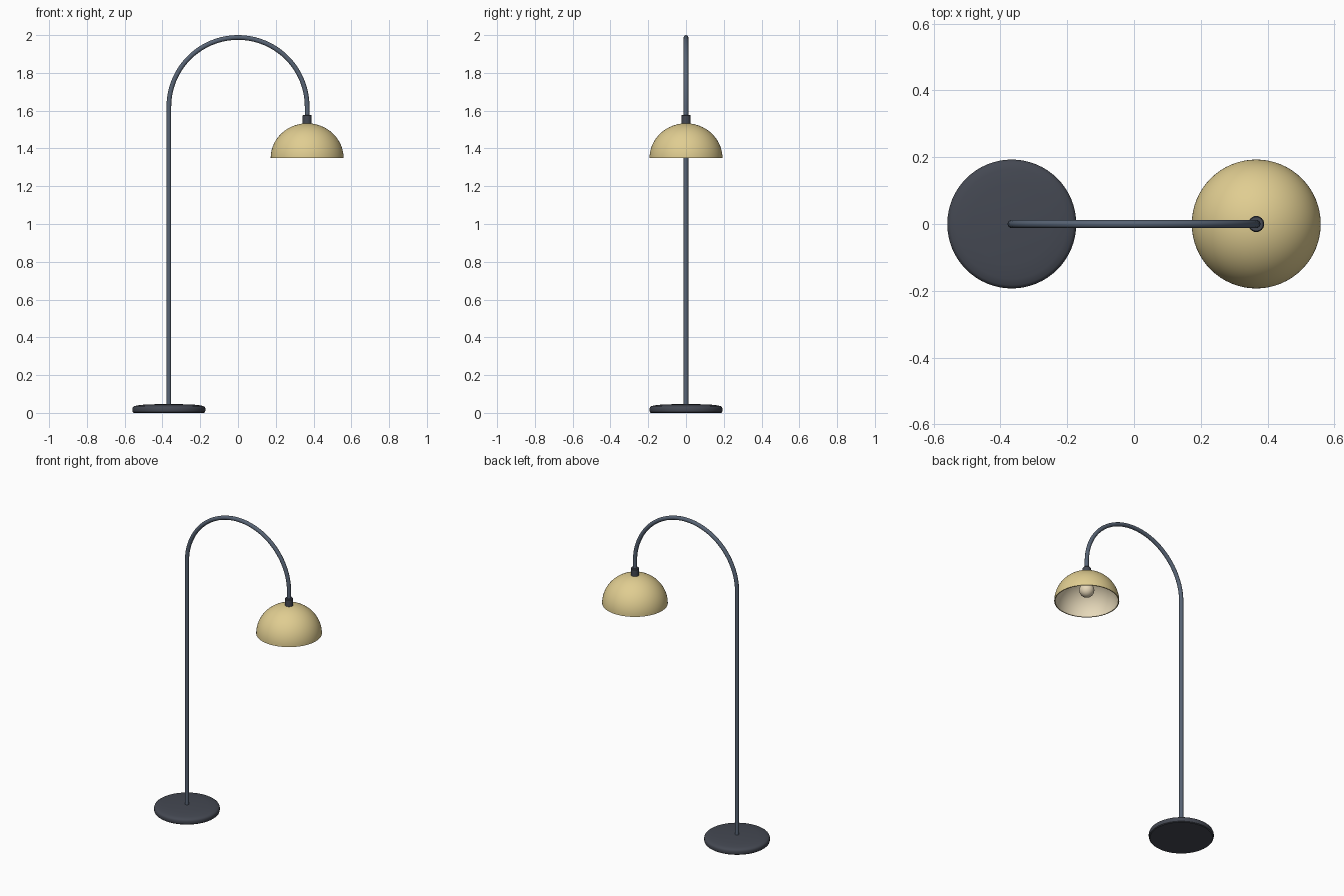
import bpy, math

if "Cube" in bpy.data.objects:
    bpy.data.objects.remove(bpy.data.objects["Cube"])


def srgb(r, g, b):
    def f(c):
        c /= 255
        return c / 12.92 if c <= 0.04045 else ((c + 0.055) / 1.055) ** 2.4
    return (f(r), f(g), f(b), 1)


def material(name, rgb):
    m = bpy.data.materials.new(name)
    m.diffuse_color = srgb(*rgb)
    m.use_nodes = True
    m.node_tree.nodes["Principled BSDF"].inputs["Base Color"].default_value = m.diffuse_color
    return m


DARK = material("charcoal", (68, 72, 82))
STEEL = material("blue grey steel", (88, 100, 117))
BRASS = material("pale brass", (224, 205, 145))
CREAM = material("cream lining", (240, 226, 194))
BULB = material("warm bulb", (248, 232, 200))


def add_mesh(name, verts, faces, mats, angle=35):
    me = bpy.data.meshes.new(name)
    me.from_pydata(verts, [], faces)
    ob = bpy.data.objects.new(name, me)
    bpy.context.collection.objects.link(ob)
    for m in mats:
        me.materials.append(m)
    bpy.ops.object.select_all(action='DESELECT')
    ob.select_set(True)
    bpy.context.view_layer.objects.active = ob
    bpy.ops.object.shade_smooth_by_angle(angle=math.radians(angle))
    return ob


def lathe(name, profile, x, mats, n=48, angle=35):
    """Spin (radius, z) points, listed bottom-outside-top, about a vertical axis."""
    verts, faces, rings = [], [], []
    for r, z in profile:
        count = 1 if r < 1e-6 else n
        rings.append(range(len(verts), len(verts) + count))
        for i in range(count):
            a = 2 * math.pi * i / n
            verts.append((x + r * math.cos(a), r * math.sin(a), z))
    for lo, hi in zip(rings, rings[1:]):
        for i in range(n):
            j = (i + 1) % n
            if len(lo) == 1:
                faces.append((lo[0], hi[j], hi[i]))
            elif len(hi) == 1:
                faces.append((lo[i], lo[j], hi[0]))
            else:
                faces.append((lo[i], lo[j], hi[j], hi[i]))
    return add_mesh(name, verts, faces, mats, angle)


X = 0.366            # half the span of the arch
TUBE = 0.0125
ARCH_Z = 2 - TUBE - X
RIM_Z, TOP_Z, SHADE_R = 1.349, 1.533, 0.193

# weighted base with a softened edge
lathe("base", [(0, 0), (0.186, 0), (0.191, 0.004), (0.193, 0.011), (0.193, 0.024),
               (0.190, 0.031), (0.183, 0.036), (0.165, 0.040), (0.12, 0.045), (0, 0.047)],
      -X, [DARK], 64)

# pole and arch: one tube swept along a path
path = [(-X, 0.03, 0)]
for i in range(41):
    t = math.pi * i / 40
    path.append((-X * math.cos(t), ARCH_Z + X * math.sin(t), t))
path.append((X, 1.54, math.pi))
S = 16
verts, faces = [], []
for px, pz, t in path:
    for k in range(S):
        a = 2 * math.pi * k / S
        u = TUBE * math.cos(a)
        verts.append((px - u * math.cos(t), TUBE * math.sin(a), pz + u * math.sin(t)))
for i in range(len(path) - 1):
    for k in range(S):
        l = (k + 1) % S
        faces.append((i * S + k, i * S + S + k, i * S + S + l, i * S + l))
faces += [tuple(range(S)), tuple(reversed(range(len(verts) - S, len(verts))))]
add_mesh("pole_and_arch", verts, faces, [STEEL])

# collar above the shade
lathe("collar", [(0, 1.525), (0.024, 1.525), (0.024, 1.574), (0.021, 1.578), (0, 1.578)],
      X, [DARK], 24)

# dome shade: outer shell and cream lining
WALL, RINGS = 0.006, 20


def dome(r, h):
    return [(r * math.cos(math.pi / 2 * i / RINGS) if i < RINGS else 0,
             RIM_Z + h * math.sin(math.pi / 2 * i / RINGS)) for i in range(RINGS + 1)]


outer = dome(SHADE_R, TOP_Z - RIM_Z)
inner = dome(SHADE_R - WALL, TOP_Z - RIM_Z - WALL)
shade = lathe("shade", inner[::-1] + outer, X, [BRASS, CREAM], 64)
for p in shade.data.polygons[:RINGS * 64]:
    p.material_index = 1

# socket and bulb under the dome
lathe("socket", [(0, 1.455), (0.02, 1.455), (0.02, 1.528), (0, 1.528)], X, [DARK], 24)
R, BZ = 0.045, 1.425
lathe("bulb", [(R * math.sin(math.pi * i / 16) if 0 < i < 16 else 0,
                BZ - R * math.cos(math.pi * i / 16)) for i in range(17)], X, [BULB], 32)
